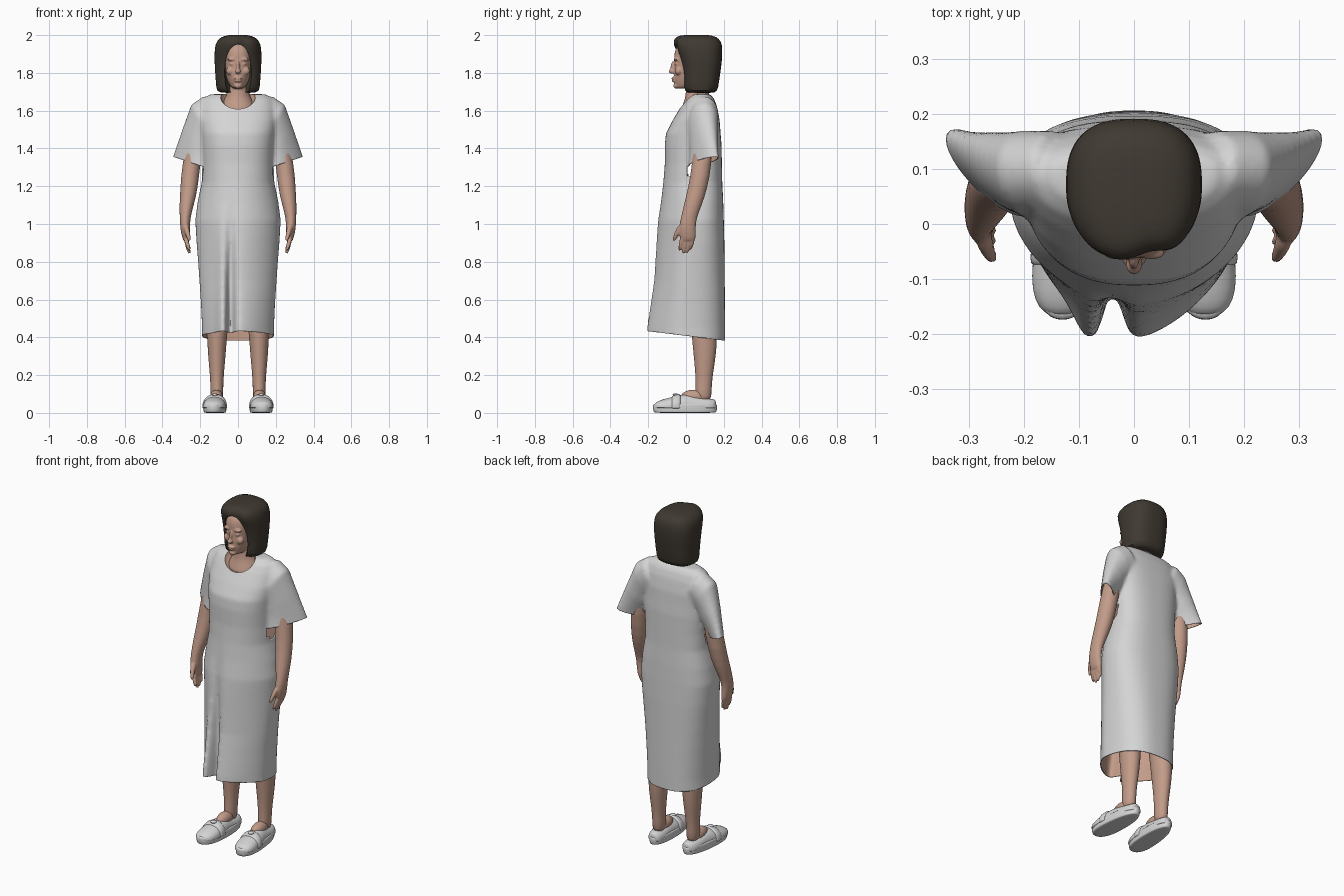
import bpy, bmesh, math
from mathutils import Vector as V

if "Cube" in bpy.data.objects:
    bpy.data.objects.remove(bpy.data.objects["Cube"])


def material(name, rgb):
    m = bpy.data.materials.new(name)
    m.diffuse_color = (*rgb, 1)
    m.use_nodes = True
    m.node_tree.nodes["Principled BSDF"].inputs["Base Color"].default_value = m.diffuse_color
    return m


CLOTH = material("pale_cloth", (0.66, 0.66, 0.66))
SKIN = material("skin", (0.54, 0.33, 0.25))
HAIR = material("dark_brown_hair", (0.05, 0.041, 0.031))


def make(name, lofts, mats, subsurf=1, index=0):
    """One object made of closed lofts; each loft is a list of rings."""
    bm = bmesh.new()
    for rings in lofts:
        vs = [[bm.verts.new(p) for p in r] for r in rings]
        n = len(vs[0])
        for a, b in zip(vs, vs[1:]):
            for i in range(n):
                bm.faces.new((a[i], a[(i + 1) % n], b[(i + 1) % n], b[i]))
        bm.faces.new(vs[0][::-1])
        bm.faces.new(vs[-1])
    bmesh.ops.recalc_face_normals(bm, faces=bm.faces)
    for f in bm.faces:
        f.smooth = True
        f.material_index = index
    me = bpy.data.meshes.new(name)
    bm.to_mesh(me)
    bm.free()
    ob = bpy.data.objects.new(name, me)
    bpy.context.collection.objects.link(ob)
    for m in mats:
        me.materials.append(m)
    if subsurf:
        s = ob.modifiers.new("subsurf", 'SUBSURF')
        s.levels = s.render_levels = subsurf
    return ob


def bake(ob, voxel=0, smooth=0, cutter=None, angle=50):
    """Fuse the lofts, soften, cut, and apply everything."""
    if voxel:
        r = ob.modifiers.new("fuse", 'REMESH')
        r.mode, r.voxel_size = 'VOXEL', voxel
        s = ob.modifiers.new("soften", 'SMOOTH')
        s.factor, s.iterations = 0.5, smooth
    if cutter:
        b = ob.modifiers.new("cut", 'BOOLEAN')
        b.operation, b.solver, b.object = 'DIFFERENCE', 'EXACT', cutter
    mats = list(ob.data.materials)
    dg = bpy.context.evaluated_depsgraph_get()
    me = bpy.data.meshes.new_from_object(ob.evaluated_get(dg))
    for m in mats[len(me.materials):]:
        me.materials.append(m)
    ob.modifiers.clear()
    ob.data = me
    me.shade_smooth()
    me.set_sharp_from_angle(angle=math.radians(angle))
    if cutter:
        bpy.data.objects.remove(cutter)


def ring(c, u, v, n=16):
    c, u, v = V(c), V(u), V(v)
    return [c + u * math.cos(2 * math.pi * i / n) + v * math.sin(2 * math.pi * i / n) for i in range(n)]


def tube(rows, s=1):
    """Rows of x, y, z, x radius, y radius."""
    return [ring((s * x, y, z), (rx, 0, 0), (0, ry, 0)) for x, y, z, rx, ry in rows]


def ball(c, r, n=9, s=1):
    rows = []
    for i in range(n):
        a = math.pi * (i + 0.35) / (n - 0.3)
        k = math.sin(a)
        rows.append((c[0], c[1], c[2] - r[2] * math.cos(a), r[0] * k, r[1] * k))
    return tube(rows, s)


def section(z, hw, yf, yb, yc, p, fold=None, q=2.6, n=96):
    """Horizontal outline with different front and back roundness."""
    pts = []
    for i in range(n):
        a = 2 * math.pi * (i + 0.5) / n
        c, s = math.cos(a), math.sin(a)
        e = 2 / (q if s > 0 else p)
        x = hw * math.copysign(abs(c) ** e, c)
        y = yc + (yb - yc if s > 0 else yf - yc) * abs(s) ** e
        if fold and s < 0:
            y += fold(x, z)
        pts.append(V((x, y, z)))
    return pts


def bump(x, c, w):
    return math.exp(-((x - c) / w) ** 2)


# Gown: torso with a front pleat, fused with two flared sleeves
def pleat(x, z):
    t = max(0, min(1, (1.15 - z) / 0.7)) ** 1.2
    return t * (0.08 * bump(x, -0.038, 0.021) - 0.04 * bump(x, -0.085, 0.03))


torso = [(.33, .19, -.215, .207, -.02, 1.5), (.45, .19, -.208, .207, -.02, 1.5),
         (.58, .196, -.188, .206, -.01, 1.55), (.7, .204, -.17, .205, 0, 1.6),
         (.8, .211, -.163, .204, .015, 1.65), (.9, .219, -.157, .203, .03, 1.7),
         (1.02, .226, -.148, .2, .04, 1.8), (1.12, .213, -.132, .197, .05, 1.9),
         (1.22, .192, -.12, .192, .06, 2.1), (1.32, .19, -.112, .19, .07, 2.3),
         (1.42, .195, -.112, .188, .08, 2.4), (1.48, .2, -.106, .183, .08, 2.4),
         (1.55, .21, -.07, .178, .09, 2.4), (1.62, .2, -.028, .165, .09, 2.4),
         (1.66, .185, 0, .15, .09, 2.4), (1.687, .15, .03, .13, .09, 2.2)]
# Sleeve rows: outer point, inner point, half depth
sleeve = [((.18, .1, 1.678), (.1, .09, 1.5), .075), ((.247, .1, 1.632), (.14, .08, 1.45), .08),
          ((.295, .125, 1.5), (.16, .06, 1.38), .068), ((.345, .157, 1.355), (.185, .03, 1.305), .05),
          ((.36, .167, 1.313), (.195, .025, 1.263), .048)]
lofts = [[section(*r, fold=pleat) for r in torso]]
for s in (1, -1):
    rings = []
    for o, i, d in sleeve:
        o, i = V((s * o[0], o[1], o[2])), V((s * i[0], i[1], i[2]))
        rings.append(ring((o + i) / 2, (o - i) / 2, (0, d, 0), 32))
    lofts.append(rings)
gown = make("gown", lofts, [CLOTH, SKIN], 0)
neck_cut = make("neckline_cutter", [ball((0, 0, 1.69), (.1, .095, .088), 15)], [CLOTH, SKIN], 1, 1)
neck_cut.hide_render = True
bake(gown, 0.01, 6, neck_cut)

# Open the hem and sleeve ends
bm = bmesh.new()
bm.from_mesh(gown.data)


def trim(faces, co, no):
    geom = set(faces)
    for f in faces:
        geom.update(f.edges)
        geom.update(f.verts)
    bmesh.ops.bisect_plane(bm, geom=list(geom), plane_co=co, plane_no=no, clear_inner=True)


trim([f for f in bm.faces if f.calc_center_median().z < 0.6], (0, 0, 0.408), (0, 0.122, 1))
for s in (1, -1):
    picked = []
    for f in bm.faces:
        c = f.calc_center_median()
        if s * c.x > 0.192 and 1.23 < c.z < 1.5:
            picked.append(f)
    trim(picked, (s * 0.34, 0.155, 1.355), (-s * 0.05, 0, 0.15))
bm.to_mesh(gown.data)
bm.free()
lining = gown.modifiers.new("lining", 'SOLIDIFY')
lining.thickness, lining.offset, lining.material_offset = 0.004, -1, 1

# Head, neck and facial features fused together
skull = [(1.715, .026, -.05, .0, -.02, 2), (1.735, .046, -.06, .07, .02, 2), (1.77, .062, -.066, .12, .04, 2.1),
         (1.81, .071, -.064, .145, .05, 2.2), (1.85, .076, -.06, .16, .05, 2.3), (1.89, .078, -.064, .16, .05, 2.3),
         (1.93, .074, -.056, .15, .05, 2.2), (1.965, .05, -.03, .12, .05, 2)]
neck = [(1.57, .1, -.035, .14, .06, 2), (1.62, .095, -.022, .14, .06, 2), (1.655, .075, -.008, .13, .06, 2),
        (1.69, .056, 0, .12, .06, 2), (1.76, .054, 0, .12, .06, 2)]
lofts = [[section(*r, n=40) for r in rows] for rows in (skull, neck)]
lofts += [ball((0, -.066, 1.83), (.01, .017, .034)), ball((0, -.075, 1.808), (.016, .018, .013)),
          ball((0, -.066, 1.771), (.025, .013, .006)), ball((0, -.064, 1.758), (.021, .013, .007)),
          ball((0, -.052, 1.732), (.022, .016, .016))]
for s in (1, -1):
    lofts += [ball((.032, -.052, 1.872), (.026, .014, .009), s=s), ball((.031, -.05, 1.847), (.015, .011, .007), s=s),
              ball((.042, -.04, 1.81), (.022, .02, .022), s=s)]
head = make("head_and_neck", lofts, [SKIN])
bake(head, 0.005, 3, angle=180)

# Bob hair with a face opening
bob = [(1.69, .111, -.012, .163, .07, 2.4), (1.72, .115, -.018, .17, .07, 2.4), (1.8, .121, -.02, .182, .07, 2.4),
       (1.87, .125, -.032, .191, .07, 2.4), (1.93, .124, -.062, .194, .07, 2.4), (1.968, .114, -.072, .186, .07, 2.4),
       (1.992, .088, -.056, .162, .07, 2.3), (2.002, .045, -.02, .12, .06, 2)]


def parting(x, z):
    return 0.016 * bump(x, 0.03, 0.03) if z > 1.9 else 0


hair = make("hair", [[section(*r, fold=parting, n=48) for r in bob]], [HAIR])
face_cut = make("face_cutter", [ball((0, -.045, 1.79), (.079, .1, .165), 15)], [HAIR])
face_cut.hide_render = True
bake(hair, cutter=face_cut)

for s, side in ((1, "left"), (-1, "right")):
    # Arm with hand, thumb and fingers
    arm = tube([(.215, .09, 1.5, .043, .05), (.248, .087, 1.32, .05, .053), (.26, .06, 1.18, .047, .052),
                (.272, .036, 1.1, .039, .049), (.281, .014, 1.03, .028, .042), (.28, .006, .98, .027, .046),
                (.276, .01, .93, .021, .044), (.272, .01, .905, .016, .038)], s)
    lofts = [arm, tube([(.277, -.02, 1.0, .017, .02), (.268, -.045, .955, .014, .016),
                        (.26, -.06, .925, .011, .012), (.257, -.066, .908, .006, .007)], s)]
    for y, tip in ((-.022, .862), (-.002, .846), (.018, .85), (.036, .868)):
        lofts.append(tube([(.276, y, .93, .013, .012), (.27, y - .004, .895, .012, .011),
                           (.261, y - .01, tip + .012, .011, .01), (.257, y - .012, tip - .006, .006, .006)], s))
    bake(make(side + "_arm", lofts, [SKIN]), 0.006, 2, angle=180)

    # Leg and instep
    leg = tube([(.105, .09, .75, .085, .09), (.108, .092, .55, .065, .075), (.111, .098, .4, .053, .068),
                (.112, .1, .31, .048, .061), (.112, .096, .2, .037, .046), (.112, .093, .13, .034, .043),
                (.112, .09, .05, .034, .045)], s)
    make(side + "_leg", [leg, ball((.114, .04, .085), (.036, .07, .038), s=s)], [SKIN])

    # Clog: thick sole, rounded upper, raised strap with a small knot
    def shear(y):
        return s * (0.12 - 0.06 * y)

    def sole_ring(z, k):
        pts = []
        for i in range(32):
            a = 2 * math.pi * i / 32
            c, q = math.cos(a), math.sin(a)
            y = -.005 + .171 * k * math.copysign(abs(q) ** .85, q)
            w = (.059 - .045 * y) * k
            pts.append(V((shear(y) + w * math.copysign(abs(c) ** .85, c), y, z)))
        return pts

    sole = [sole_ring(z, k) for z, k in ((0, .93), (.003, .96), (.012, .99), (.035, 1), (.046, .985), (.05, .94))]
    make(side + "_sole", [sole], [CLOTH])

    def arch(y, hw, h):
        return [V((shear(y) + hw * math.cos(a), y, .03 + (h - .03) * math.copysign(abs(math.sin(a)) ** .8, math.sin(a))
                   * (1 if math.sin(a) > 0 else .2)))
                for a in (2 * math.pi * i / 24 for i in range(24))]

    upper = [(-.168, .022, .046), (-.155, .045, .06), (-.12, .06, .073), (-.07, .062, .085), (-.02, .057, .098),
             (.02, .052, .098), (.06, .049, .088), (.11, .047, .077), (.145, .038, .073), (.16, .022, .068)]
    make(side + "_shoe_upper", [[arch(*r) for r in upper]], [CLOTH])
    strap = [(-.078, .055, .075), (-.074, .066, .092), (-.05, .066, .098), (-.03, .064, .104), (-.026, .05, .08)]
    knot = ball((.123, -.055, .096), (.018, .016, .008), s=s)
    make(side + "_shoe_strap", [[arch(*r) for r in strap], knot], [CLOTH])
